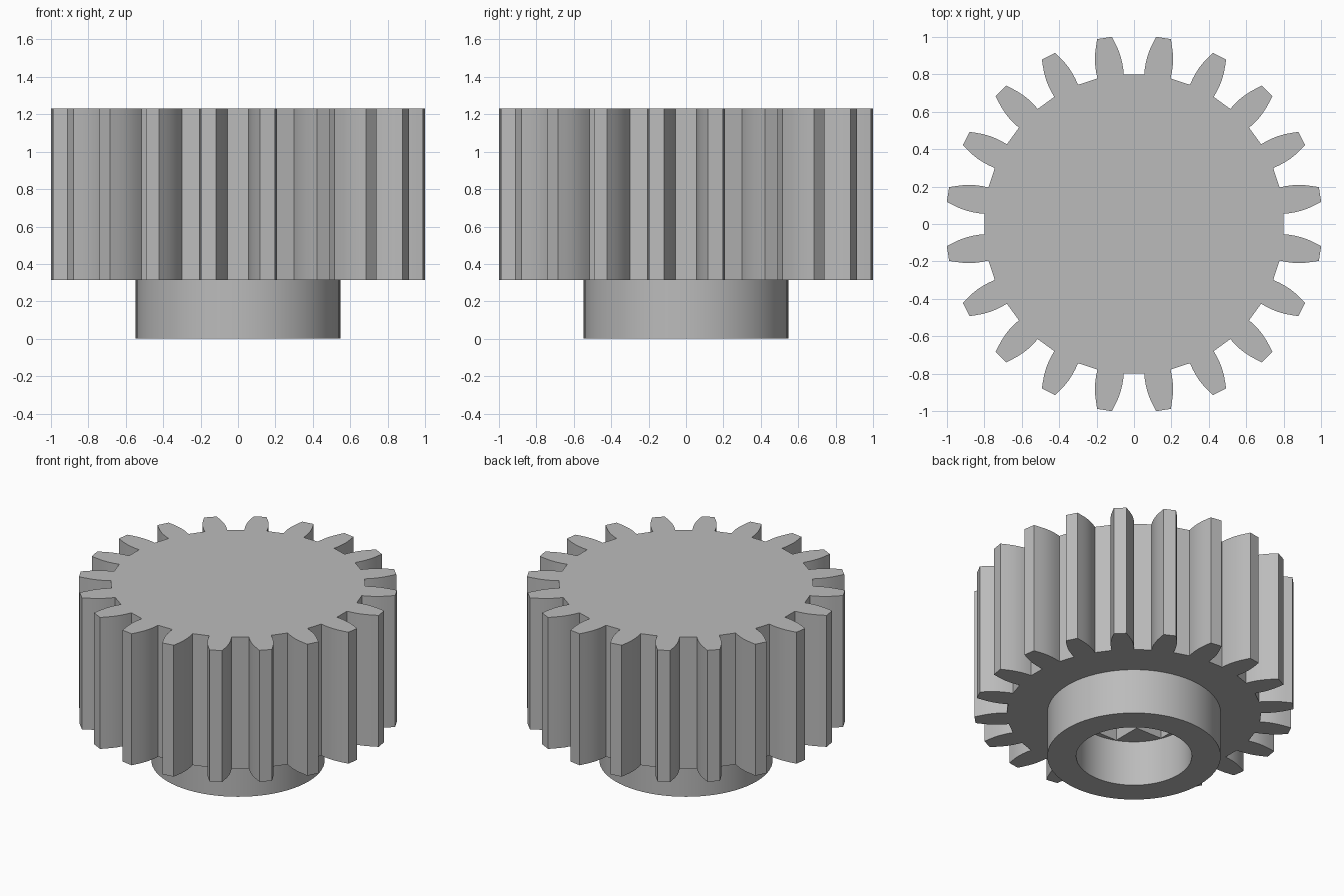
import bpy
import bmesh
from math import sin, cos, pi, radians

if "Cube" in bpy.data.objects:
    bpy.data.objects.remove(bpy.data.objects["Cube"], do_unlink=True)

TEETH = 20
HUB_TOP, GEAR_TOP = 0.315, 1.23
HUB_R, BORE_R = 0.547, 0.365

grey = bpy.data.materials.new("plain_grey")
grey.use_nodes = True
colour = (0.5, 0.5, 0.5, 1)
grey.diffuse_color = colour
grey.node_tree.nodes["Principled BSDF"].inputs["Base Color"].default_value = colour


def finish(name, bm):
    bmesh.ops.recalc_face_normals(bm, faces=bm.faces[:])
    mesh = bpy.data.meshes.new(name)
    bm.to_mesh(mesh)
    bm.free()
    mesh.materials.append(grey)
    obj = bpy.data.objects.new(name, mesh)
    bpy.context.collection.objects.link(obj)
    return obj


def prism(name, outline, bottom, top):
    bm = bmesh.new()
    face = bm.faces.new([bm.verts.new((x, y, bottom)) for x, y in outline])
    new = bmesh.ops.extrude_face_region(bm, geom=[face], use_keep_orig=True)
    verts = [v for v in new["geom"] if isinstance(v, bmesh.types.BMVert)]
    bmesh.ops.translate(bm, verts=verts, vec=(0, 0, top - bottom))
    return finish(name, bm)


def smooth(obj):
    bpy.ops.object.select_all(action="DESELECT")
    obj.select_set(True)
    bpy.context.view_layer.objects.active = obj
    bpy.ops.object.shade_smooth_by_angle(angle=radians(25))


# Toothed wheel: one curved flank, mirrored and repeated around the axis
flank = [(0.799, 0.071), (0.83, 0.073), (0.865, 0.0725), (0.90, 0.069),
         (0.935, 0.062), (0.97, 0.052), (1.007, 0.040)]
tooth = [(r, -w) for r, w in flank] + [(r, w) for r, w in reversed(flank)]
outline = []
for i in range(TEETH):
    a = (i + 0.5) * 2 * pi / TEETH
    outline += [(r * cos(a) - w * sin(a), r * sin(a) + w * cos(a)) for r, w in tooth]
gear = prism("toothed_wheel", outline, HUB_TOP, GEAR_TOP)

# Blind cross-shaped axle socket, open to the bore below
ARM, HALF = 0.335, 0.135
corner = [(ARM, -HALF), (ARM, HALF), (HALF, HALF)]
cross = []
for i in range(4):
    c, s = round(cos(i * pi / 2)), round(sin(i * pi / 2))
    cross += [(x * c - y * s, x * s + y * c) for x, y in corner]
cutter = prism("socket_cutter", cross, HUB_TOP - 0.1, 1.0)
cutter.hide_render = True
cut = gear.modifiers.new("socket", "BOOLEAN")
cut.operation = "DIFFERENCE"
cut.solver = "EXACT"
cut.object = cutter
bpy.context.view_layer.objects.active = gear
bpy.ops.object.modifier_apply(modifier=cut.name)
bpy.data.objects.remove(cutter, do_unlink=True)
smooth(gear)

# Hub collar with a round bore
bm = bmesh.new()
section = [(BORE_R, 0), (HUB_R, 0), (HUB_R, HUB_TOP), (BORE_R, HUB_TOP)]
loop = [bm.verts.new((r, 0, z)) for r, z in section]
edges = [bm.edges.new((loop[i], loop[(i + 1) % 4])) for i in range(4)]
bmesh.ops.spin(bm, geom=loop + edges, axis=(0, 0, 1), cent=(0, 0, 0),
               angle=2 * pi, steps=72, use_merge=True)
bmesh.ops.remove_doubles(bm, verts=bm.verts[:], dist=0.0001)
smooth(finish("hub_collar", bm))
